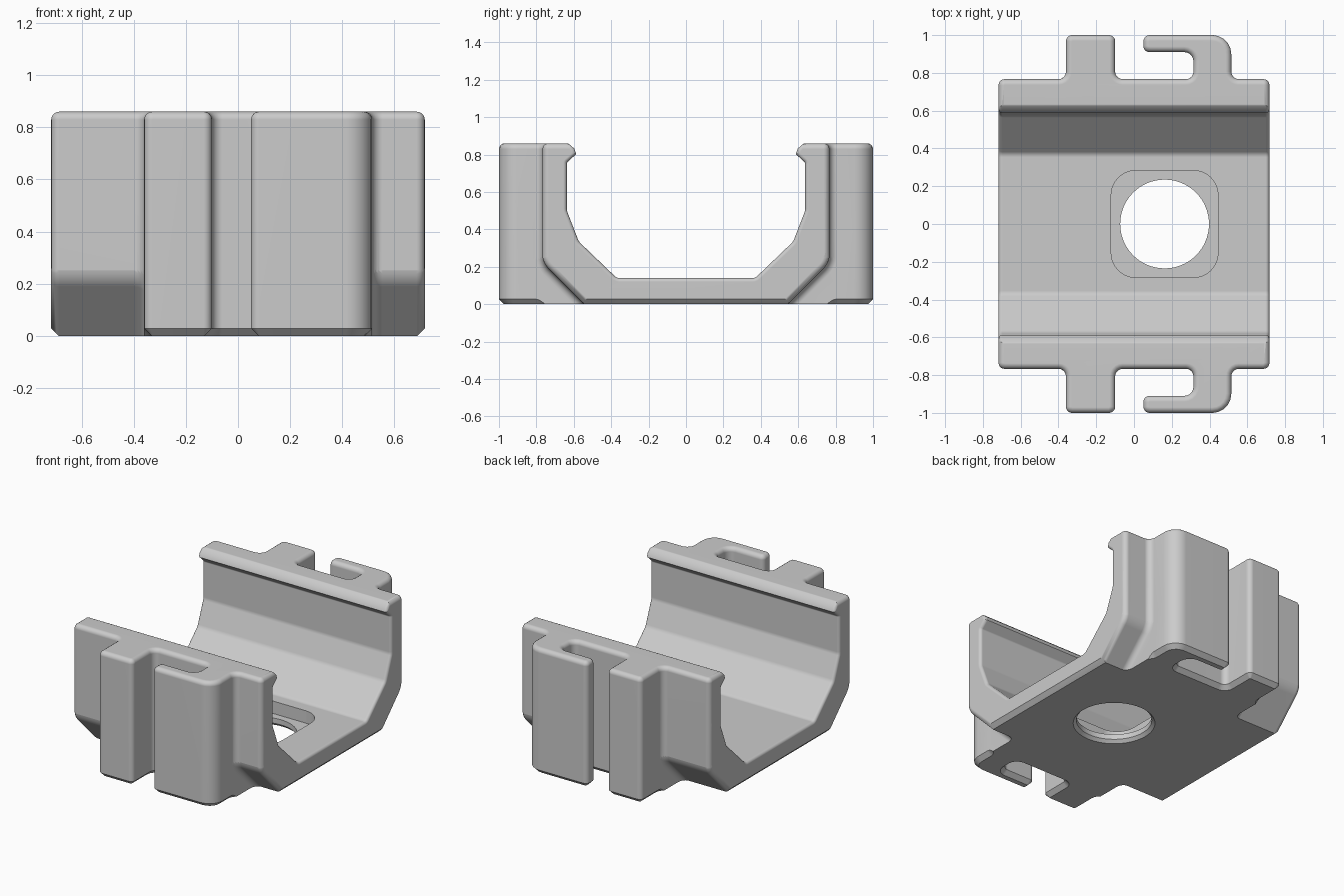
import bpy, bmesh, math
from mathutils import Vector

if "Cube" in bpy.data.objects:
    bpy.data.objects.remove(bpy.data.objects["Cube"], do_unlink=True)

grey = bpy.data.materials.new("light_grey")
grey.use_nodes = True
grey.diffuse_color = (0.6, 0.6, 0.6, 1)
grey.node_tree.nodes["Principled BSDF"].inputs["Base Color"].default_value = (0.6, 0.6, 0.6, 1)


def rounded(corners, steps=5):
    """Polygon from (u, v, radius) corners, each replaced by an arc."""
    out = []
    for i, (u, v, r) in enumerate(corners):
        p = Vector((u, v))
        if r == 0:
            out.append(p)
            continue
        a = (Vector(corners[i - 1][:2]) - p).normalized()
        b = (Vector(corners[(i + 1) % len(corners)][:2]) - p).normalized()
        half = a.angle(b) / 2
        centre = p + (a + b).normalized() * (r / math.sin(half))
        start = p + a * (r / math.tan(half)) - centre
        end = p + b * (r / math.tan(half)) - centre
        sweep = math.atan2(start.x * end.y - start.y * end.x, start.dot(end))
        first = math.atan2(start.y, start.x)
        for k in range(steps + 1):
            t = first + sweep * k / steps
            out.append(centre + Vector((r * math.cos(t), r * math.sin(t))))
    return out


def inset(points, d):
    """Move a counter-clockwise polygon inward by d with mitred corners."""
    out = []
    for i, p in enumerate(points):
        e = (p - points[i - 1]).normalized()
        f = (points[(i + 1) % len(points)] - p).normalized()
        n, m = Vector((-e.y, e.x)), Vector((-f.y, f.x))
        out.append(p + (n + m) * (d / (1 + n.dot(m))))
    return out


def loft(name, sections):
    bm = bmesh.new()
    rings = [[bm.verts.new(p) for p in s] for s in sections]
    n = len(rings[0])
    for a, b in zip(rings, rings[1:]):
        for i in range(n):
            j = (i + 1) % n
            bm.faces.new((a[i], a[j], b[j], b[i]))
    bm.faces.new(rings[0])
    bm.faces.new(rings[-1])
    bmesh.ops.recalc_face_normals(bm, faces=bm.faces)
    mesh = bpy.data.meshes.new(name)
    bm.to_mesh(mesh)
    bm.free()
    ob = bpy.data.objects.new(name, mesh)
    bpy.context.collection.objects.link(ob)
    mesh.materials.append(grey)
    return ob


def upright(points, levels):
    """Plan outline stacked at (height, inset) levels."""
    return [[(p.x, p.y, z) for p in inset(points, d)] for z, d in levels]


def sideways(points, stations, sx=1, sy=1):
    """Side profile placed at (x, inset) stations."""
    return [[(sx * x, sy * p.x, p.y) for p in inset(points, d)] for x, d in stations]


def arc(r):
    """Quarter-round steps as (travel, inset) pairs."""
    return [(r * math.sin(a), r * (1 - math.cos(a)))
            for a in (math.radians(t) for t in (0, 22.5, 45, 67.5, 90))]


# Plan outline: wings, solid posts and hooked posts on both long sides
R = 0.032
W, Y = 0.717, 0.767
back = [(W, Y, R), (0.515, Y, 0.04), (0.515, 1, 0.1), (0.05, 1, R), (0.05, 0.91, R),
        (0.315, 0.91, 0.05), (0.315, Y, 0.04), (-0.1, Y, 0.04), (-0.1, 1, R),
        (-0.36, 1, R), (-0.36, Y, 0.04), (-W, Y, R)]
outline = rounded(back + [(x, -y, r) for x, y, r in reversed(back)])
H = 0.86
levels = [(0, 0.028), (0.028, 0)] + [(H - 0.03 + s, d) for s, d in arc(0.03)]
clip = loft("clip_body", upright(outline, levels))
cutters = []

# Channel with inward lips, its ends softly flared
side = [(0.37, 0.14, 0.04), (0.573, 0.335, 0.06), (0.637, 0.5, 0.06), (0.637, 0.757, 0.015),
        (0.587, 0.803, 0), (0.597, 0.832, 0), (0.625, 0.856, 0), (0.66, 0.872, 0), (0.66, 1, 0)]
channel = rounded(side + [(-y, z, r) for y, z, r in reversed(side)])
flare = [(W - 0.02 + s, -d) for s, d in arc(0.02)] + [(0.78, -0.02)]
stations = [(-x, d) for x, d in reversed(flare)] + flare
cutters.append(loft("channel_cutter", sideways(channel, stations)))

# Sloped undersides of the four wing ends, filleted against the posts
slope = rounded([(0.445, -0.1, 0), (0.95, -0.1, 0), (0.95, 0.45, 0),
                 (0.769, 0.45, 0), (0.769, 0.224, 0.12)], 8)
for sx, root in ((-1, 0.36), (1, 0.515)):
    inner = [(root + 0.04 - s, d) for s, d in reversed(arc(0.04))]
    outer = [(W - R + s, -d) for s, d in arc(R)] + [(0.78, -R)]
    for sy in (-1, 1):
        cutters.append(loft("wing_cutter", sideways(slope, inner + outer, sx, sy)))

# Rounded square pocket and round through hole in the floor
cx, p = 0.162, 0.283
pocket = rounded([(cx + sx * p, sy * p, 0.13) for sx, sy in ((-1, -1), (1, -1), (1, 1), (-1, 1))], 8)
cutters.append(loft("pocket_cutter", upright(pocket, [(0.055, 0), (0.4, 0)])))
circle = [Vector((cx + 0.235 * math.cos(t * math.tau / 64), 0.235 * math.sin(t * math.tau / 64)))
          for t in range(64)]
cutters.append(loft("hole_cutter", upright(circle, [(-0.05, -0.02), (0, -0.02), (0.02, 0), (0.3, 0)])))

# Cut everything, then drop the cutters
bpy.context.view_layer.objects.active = clip
clip.select_set(True)
for c in cutters:
    mod = clip.modifiers.new("cut", "BOOLEAN")
    mod.operation = "DIFFERENCE"
    mod.solver = "EXACT"
    mod.object = c
    bpy.ops.object.modifier_apply(modifier=mod.name)
    bpy.data.objects.remove(c, do_unlink=True)

for ob in bpy.context.selected_objects:
    ob.select_set(ob == clip)
bpy.ops.object.shade_smooth_by_angle(angle=math.radians(31))
soft = clip.modifiers.new("even_shading", "WEIGHTED_NORMAL")
soft.keep_sharp = True
